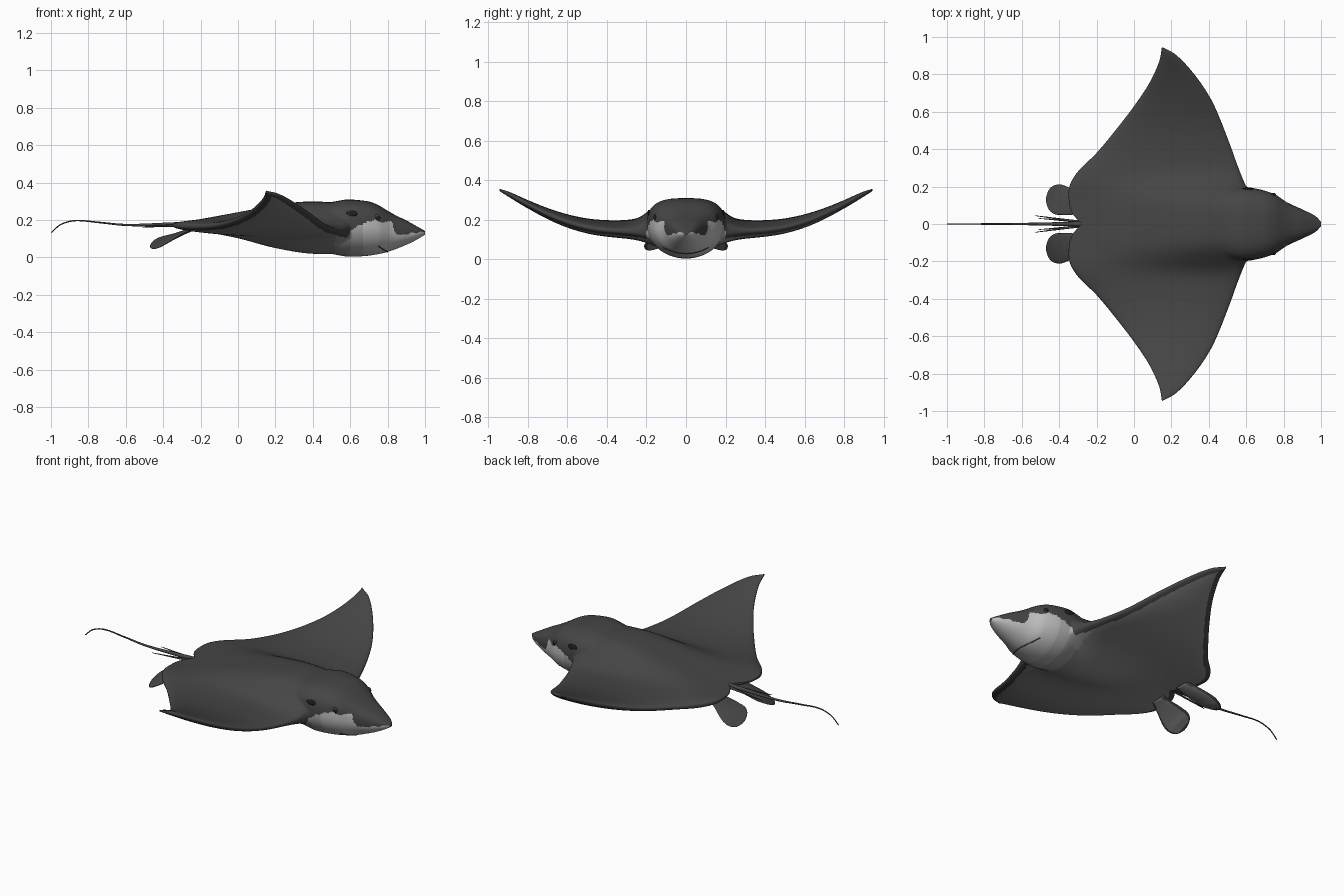
import bpy, bmesh, math
from mathutils import Vector

if "Cube" in bpy.data.objects:
    bpy.data.objects.remove(bpy.data.objects["Cube"])


def mat(name, v):
    m = bpy.data.materials.new(name)
    m.diffuse_color = (v, v, v, 1)
    m.use_nodes = True
    m.node_tree.nodes["Principled BSDF"].inputs["Base Color"].default_value = m.diffuse_color
    return m


DARK = mat("dark_grey", 0.06)
GREY = mat("underside_grey", 0.23)
MID = mat("mid_grey", 0.31)
SOFT = mat("soft_grey", 0.41)
PALE = mat("pale_grey", 0.52)
BLACK = mat("black", 0.015)
SKIN = [DARK, GREY, MID, SOFT, PALE]


def curve(*pts):
    """Smooth function through (position, value) points."""
    pts = sorted(pts)
    n = len(pts)

    def slope(i):
        a, b = pts[max(i - 1, 0)], pts[min(i + 1, n - 1)]
        return (b[1] - a[1]) / (b[0] - a[0])

    def f(x):
        x = min(max(x, pts[0][0]), pts[-1][0])
        i = 0
        while i < n - 2 and x > pts[i + 1][0]:
            i += 1
        (x0, y0), (x1, y1) = pts[i], pts[i + 1]
        h = x1 - x0
        t = (x - x0) / h
        return ((2 * t**3 - 3 * t**2 + 1) * y0 + (t**3 - 2 * t**2 + t) * h * slope(i)
                + (3 * t**2 - 2 * t**3) * y1 + (t**3 - t**2) * h * slope(i + 1))
    return f


def loft(name, rings, mats, rule=None):
    """Skin closed rings, cap the ends, colour by rule(centre, is_underside)."""
    bm = bmesh.new()
    vr = [[bm.verts.new(p) for p in r] for r in rings]
    k = len(vr[0])
    for a, b in zip(vr, vr[1:]):
        for i in range(k):
            f = bm.faces.new((a[i], a[(i + 1) % k], b[(i + 1) % k], b[i]))
            if rule:
                f.material_index = rule(f.calc_center_median(), i >= k // 2)
    bm.faces.new(vr[0])
    bm.faces.new(vr[-1][::-1])
    bmesh.ops.remove_doubles(bm, verts=bm.verts, dist=0.0002)
    bmesh.ops.recalc_face_normals(bm, faces=bm.faces)
    for f in bm.faces:
        f.smooth = True
    me = bpy.data.meshes.new(name)
    bm.to_mesh(me)
    bm.free()
    for m in mats:
        me.materials.append(m)
    ob = bpy.data.objects.new(name, me)
    bpy.context.collection.objects.link(ob)
    return ob


def circle(k):
    return [2 * math.pi * j / k for j in range(k)]


def spow(v, p):
    return math.copysign(abs(v) ** p, v)


# centreline profile of the body
body_top = curve((1, .142), (.95, .17), (.9, .198), (.85, .222), (.8, .25), (.75, .28), (.7, .299),
                 (.6, .31), (.45, .308), (.3, .297), (.2, .278), (0, .244), (-.2, .21), (-.35, .185))
body_bottom = curve((1, .122), (.95, .092), (.9, .068), (.8, .03), (.7, .01), (.6, .004),
                    (.4, .012), (.2, .05), (0, .1), (-.2, .135), (-.35, .16))
body_width = curve((1, .012), (.97, .042), (.9, .078), (.82, .115), (.75, .16), (.65, .19),
                   (.57, .197), (.4, .16), (.2, .08))
body_side = curve((1, .132), (.9, .135), (.8, .155), (.7, .17), (.5, .17), (0, .18))

# wing outline and height by distance from the centre
lead = curve((0, .68), (.1, .67), (.17, .62), (.2, .6), (.25, .578), (.33, .547), (.42, .515), (.62, .435),
             (.72, .38), (.83, .298), (.91, .217), (.945, .152))
trail = curve((0, -.28), (.05, -.325), (.1, -.345), (.2, -.345), (.28, -.3), (.38, -.2),
              (.5, -.1), (.63, 0), (.75, .08), (.87, .135), (.945, .149))
wing_mid = curve((0, .15), (.3, .143), (.4, .147), (.5, .161), (.6, .188), (.7, .227),
                 (.8, .276), (.9, .33), (.945, .352))
wing_thick = curve((0, .045), (.3, .042), (.6, .033), (.8, .021), (.9, .013), (.945, .005))


def wing_ring(y, k=112):
    r, ring = abs(y), []
    xl, xt = lead(r), trail(r)
    power = .4 + .4 * min(max((r - .1) / .25, 0), 1)
    for a in circle(k):
        u = (1 - math.cos(a)) / 2
        x = xt + (xl - xt) * u
        mid = wing_mid(r) + .035 * (1 - u) * (1 - r / .945)
        up = math.sin(a) >= 0
        flat = mid + wing_thick(r) * (1 if up else -1)
        g = math.exp(-(r / .21) ** 4) if up else math.exp(-(r / .19) ** 2)
        full = flat + g * ((body_top(x) if up else body_bottom(x)) - flat)
        ring.append((x, y, mid + (full - mid) * abs(math.sin(a)) ** power))
    return ring


def belly(x):
    return 4 if x > .67 else 3 if x > .6 else 2 if x > .52 else 1


def wing_colour(c, under):
    r = abs(c.y)
    edge = (c.x > lead(r) - .03 and r > .2) or c.x < trail(r) + .035 or r > .915
    return belly(c.x) if under and not edge else 0


N = 80
ys = [.945 * (.5 * math.sin(math.pi / 2 * i / N) + .5 * i / N) for i in range(-N, N + 1)]
body = loft("body_and_wings", [wing_ring(y) for y in ys], SKIN, wing_colour)


# head, merging into the wings behind
def head_point(x, a, sign=1):
    s, c = math.sin(a), math.cos(a)
    p = .7 if s > 0 else 1
    sink = .06 * min(max((.58 - x) / .35, 0), 1)
    zs = body_side(x)
    h = body_top(x) - sink - zs if s > 0 else zs - body_bottom(x) - sink
    return Vector((x, sign * body_width(x) * spow(c, p), zs + h * spow(s, p)))


pale_line = curve((1, .137), (.93, .13), (.87, .122), (.835, .14), (.82, .195), (.78, .186),
                  (.72, .2), (.66, .175), (.6, .15), (.4, .15), (0, .15))


def head_colour(c, under):
    return 0 if c.z > pale_line(c.x) + .003 * math.sin(c.x * 130) else belly(c.x)


xs = [1 - .8 * (i / 140) ** 1.3 for i in range(141)]
head = loft("head", [[head_point(x, a) for a in circle(140)] for x in xs], SKIN, head_colour)

# join head and wings into one skin, then soften the shoulder seam
union = body.modifiers.new("join_head", "BOOLEAN")
union.operation = "UNION"
union.solver = "EXACT"
union.object = head
joined = bpy.data.meshes.new_from_object(body.evaluated_get(bpy.context.evaluated_depsgraph_get()))
if len(joined.polygons) > 5000:
    body.modifiers.clear()
    body.data = joined
    bpy.data.objects.remove(head)
    bm = bmesh.new()
    bm.from_mesh(joined)
    bmesh.ops.remove_doubles(bm, verts=bm.verts, dist=0.0006)
    seam = [v for v in bm.verts if .2 < v.co.x < .68 and abs(v.co.y) < .225]
    for i in range(8):
        bmesh.ops.smooth_vert(bm, verts=seam, factor=.5, use_axis_x=True, use_axis_y=True, use_axis_z=True)
    for f in bm.faces:
        f.smooth = True
    bm.to_mesh(joined)
    bm.free()
else:
    body.modifiers.clear()


def surface_at(x, z, sign):
    t = (z - body_side(x)) / (body_top(x) - body_side(x))
    return head_point(x, math.asin(t ** (1 / .7)), sign)


def ball(name, loc, size, m):
    rings = []
    for i in range(13):
        b = math.pi * i / 12
        rings.append([(loc[0] + size[0] * math.sin(b) * math.cos(a), loc[1] + size[1] * math.sin(b) * math.sin(a),
                       loc[2] + size[2] * math.cos(b)) for a in circle(20)])
    loft(name, rings, [m])


def tube(name, path, radius, m, steps=48):
    """Tube along path(t) with radius(t), t from 0 to 1."""
    rings = []
    for i in range(steps + 1):
        t = i / steps
        p = Vector(path(t))
        d = (Vector(path(min(t + .01, 1))) - Vector(path(max(t - .01, 0)))).normalized()
        side = d.cross(Vector((0, 0, 1))).normalized()
        up = side.cross(d)
        rings.append([p + radius(t) * (side * math.cos(a) + up * math.sin(a)) for a in circle(10)])
    loft(name, rings, [m])


# whip tail
tail_z = curve((-.22, .18), (-.4, .176), (-.6, .174), (-.75, .188), (-.87, .197), (-.95, .175), (-1, .13))
tube("tail", lambda t: (-.22 - .778 * t, 0, tail_z(-.22 - .778 * t)),
     curve((0, .015), (.15, .012), (.35, .008), (.6, .005), (1, .003)), DARK, 70)

# pelvic fins: rolled paddles, outer edge lower
fin_half = curve((0, .045), (.3, .064), (.55, .079), (.75, .08), (.88, .066), (.96, .042), (1, .012))


def fin_ring(s, sign):
    w = fin_half(s)
    c = Vector((-.25 - .22 * s, sign * (.1 + .03 * min(1, 1.6 * s)), .15 - .09 * s))
    across = Vector((0, sign, -.42 * s))
    n = Vector((-.38, sign * .35 * s, .9)).normalized()
    th = .011 * min(1, (1.02 - s) * 4)
    return [c + across * w * math.cos(a) + n * th * math.sin(a) for a in circle(32)]


def fin_colour(c, under):
    s = (-.25 - c.x) / .22
    inner = abs(abs(c.y) - .1 - .03 * min(1, 1.6 * s)) < fin_half(s) - .012 and s < .94
    return 1 if under and inner else 0


for sign, side in ((1, "left"), (-1, "right")):
    loft(side + "_pelvic_fin", [fin_ring(i / 30, sign) for i in range(31)], [DARK, GREY], fin_colour)
    # eyes and breathing holes
    p = surface_at(.745, .213, sign)
    ball(side + "_eye_rim", p, (.016, .006, .016), DARK)
    ball(side + "_eye", p + Vector((.002, sign * .002, 0)), (.011, .006, .011), BLACK)
    ball(side + "_spiracle", surface_at(.61, .235, sign), (.03, .006, .016), BLACK)
    # tail spines
    for i, (y, z) in enumerate(((.045, .168), (.03, .162))):
        tube(f"{side}_spine_{i + 1}",
             lambda t: (-.28 - .25 * t + .02 * i, sign * (.01 + (y - .01) * t), .172 + (z - .172) * t),
             lambda t: .006 * (1 - t) + .0015, DARK, 12)

# mouth line following the underside
tube("mouth", lambda t: head_point(.80 - .05 * (2 * t - 1) ** 2, -math.radians(45 + 90 * t)),
     lambda t: .003, DARK, 30)
